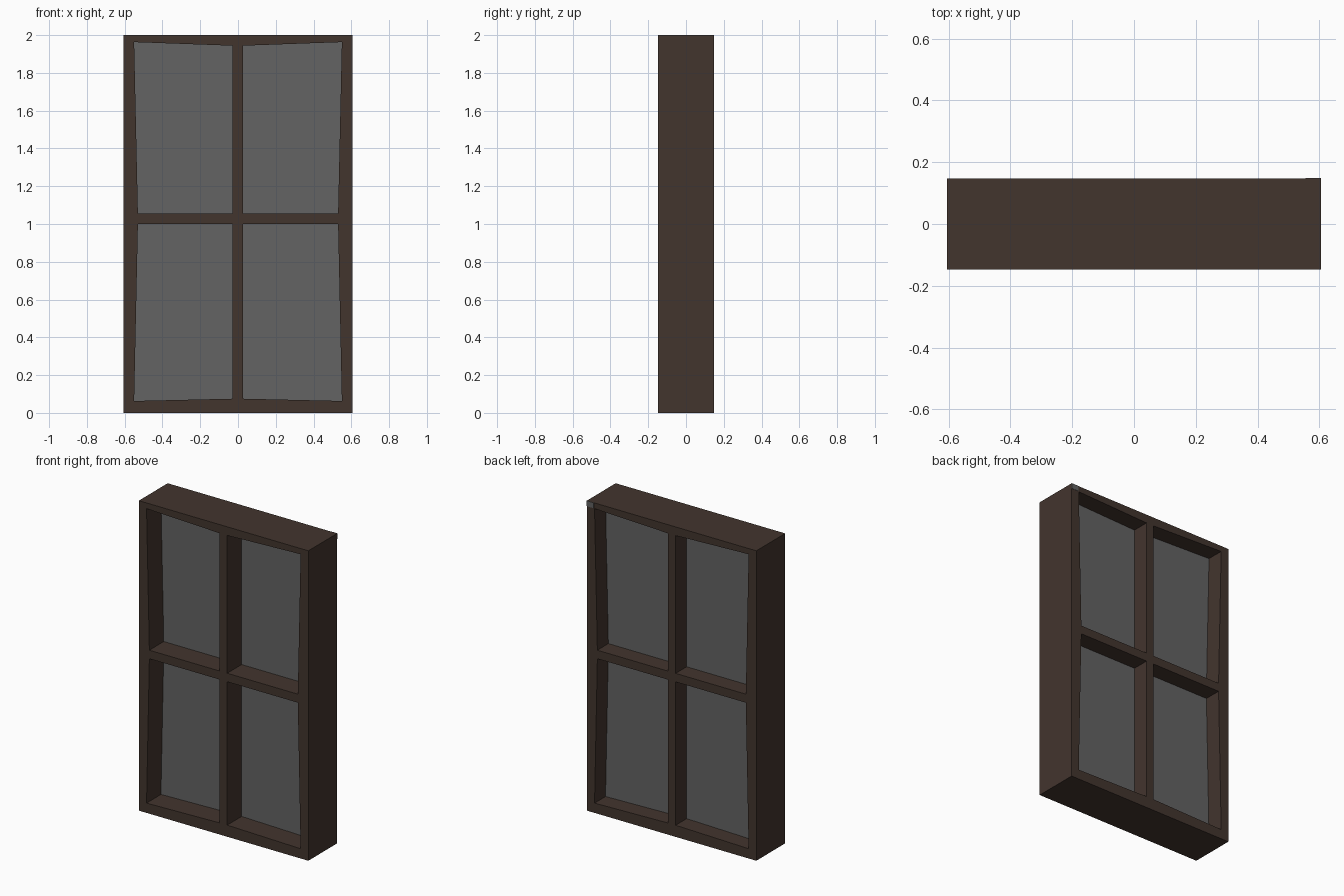
import bpy, bmesh

if "Cube" in bpy.data.objects:
    bpy.data.objects.remove(bpy.data.objects["Cube"])

def material(name, rgb):
    m = bpy.data.materials.new(name)
    m.diffuse_color = (*rgb, 1)
    m.use_nodes = True
    m.node_tree.nodes["Principled BSDF"].inputs["Base Color"].default_value = m.diffuse_color
    return m

wood = material("dark brown wood", (0.055, 0.035, 0.027))
grey = material("grey glass", (0.125, 0.125, 0.125))

def finish(name, bm, mat):
    bmesh.ops.recalc_face_normals(bm, faces=bm.faces)
    me = bpy.data.meshes.new(name)
    bm.to_mesh(me)
    bm.free()
    me.materials.append(mat)
    ob = bpy.data.objects.new(name, me)
    bpy.context.collection.objects.link(ob)
    return ob

def box(name, x0, x1, y0, y1, z0, z1, mat):
    bm = bmesh.new()
    bmesh.ops.create_cube(bm, size=1)
    for v in bm.verts:
        v.co = (x1 if v.co.x > 0 else x0, y1 if v.co.y > 0 else y0, z1 if v.co.z > 0 else z0)
    return finish(name, bm, mat)

# Frame: a 5 x 5 grid of cells with four skewed openings, extruded through the depth
Y0, Y1 = -0.147, 0.147
XS = [-0.605, -0.55, -0.029, 0.026, 0.55, 0.605]
ZS = [0, 0.063, 1.0, 1.055, 1.963, 2.0]

def point(i, j):
    x, z = XS[i], ZS[j]
    if i in (1, 4) and j in (2, 3):      # stiles widen toward the middle rail
        x *= 0.53 / 0.55
    if i in (2, 3) and j in (1, 4):      # rails widen toward the mullion
        z += 0.012 if j == 1 else -0.019
    return x, Y0, z

bm = bmesh.new()
grid = [[bm.verts.new(point(i, j)) for j in range(6)] for i in range(6)]
for i in range(5):
    for j in range(5):
        if not (i in (1, 3) and j in (1, 3)):
            bm.faces.new((grid[i][j], grid[i + 1][j], grid[i + 1][j + 1], grid[i][j + 1]))
ext = bmesh.ops.extrude_face_region(bm, geom=bm.faces[:], use_keep_orig=True)
for g in ext["geom"]:
    if isinstance(g, bmesh.types.BMVert):
        g.co.y = Y1
finish("window_frame", bm, wood)

# Glass sheet held inside the frame
box("glass", -0.57, 0.57, 0.0, 0.035, 0.045, 1.975, grey)

# Small grey plate on the upper back corner
box("corner_plate", 0.555, 0.605, Y1 - 0.003, Y1 + 0.002, 1.965, 2.0, grey)
